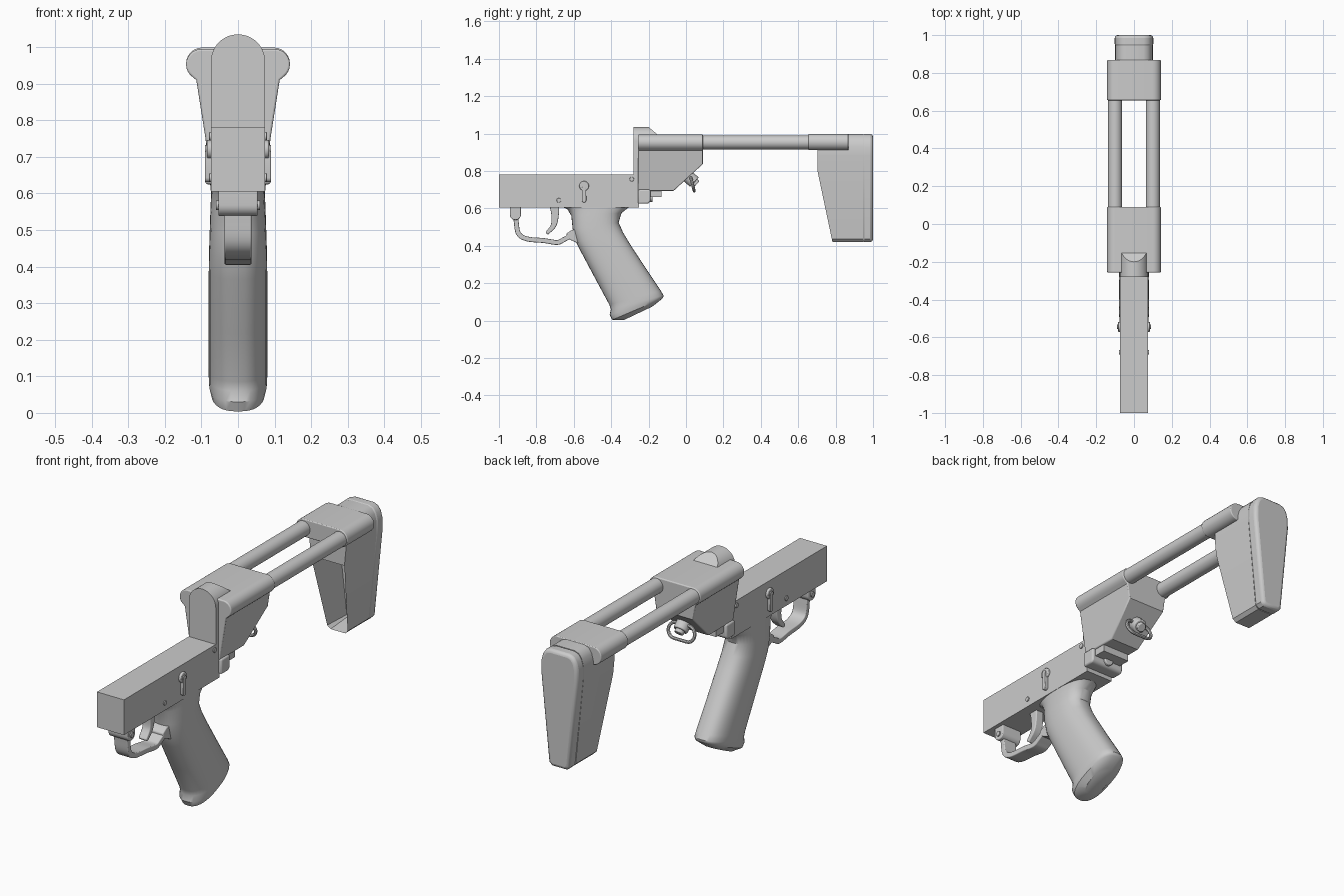
import bpy, bmesh, math
from mathutils import Vector

if "Cube" in bpy.data.objects:
    bpy.data.objects.remove(bpy.data.objects["Cube"])


def finish(name, bm, bevel=0.0):
    bmesh.ops.remove_doubles(bm, verts=bm.verts, dist=1e-5)
    bmesh.ops.recalc_face_normals(bm, faces=bm.faces)
    me = bpy.data.meshes.new(name)
    bm.to_mesh(me)
    bm.free()
    ob = bpy.data.objects.new(name, me)
    bpy.context.collection.objects.link(ob)
    if bevel:
        m = ob.modifiers.new("bevel", 'BEVEL')
        m.width, m.segments, m.limit_method = bevel, 3, 'ANGLE'
        m.angle_limit = math.radians(50)
    return ob


def prism(pts, axis, a, b):
    """Extrude a 2D profile along x (points are y,z) or along y (points are x,z)."""
    bm = bmesh.new()
    put = (lambda p, t: (t, p[0], p[1])) if axis == 'x' else (lambda p, t: (p[0], t, p[1]))
    lo = [bm.verts.new(put(p, a)) for p in pts]
    hi = [bm.verts.new(put(p, b)) for p in pts]
    bm.faces.new(lo)
    bm.faces.new(hi[::-1])
    n = len(pts)
    for i in range(n):
        bm.faces.new((lo[i], lo[(i + 1) % n], hi[(i + 1) % n], hi[i]))
    return bm


def cut(bm, co, no):
    """Slice away everything on the normal's side and cap the opening."""
    r = bmesh.ops.bisect_plane(bm, geom=bm.verts[:] + bm.edges[:] + bm.faces[:],
                               plane_co=co, plane_no=no, clear_outer=True)
    edges = [e for e in r['geom_cut'] if isinstance(e, bmesh.types.BMEdge)]
    return bmesh.ops.contextual_create(bm, geom=edges)['faces']


def arc(cx, cz, r, a0, a1, n=12):
    return [(cx + r * math.cos(math.radians(a0 + (a1 - a0) * i / n)),
             cz + r * math.sin(math.radians(a0 + (a1 - a0) * i / n))) for i in range(n + 1)]


def mirrored(half):
    return half + [(-x, z) for x, z in reversed(half)]


def smooth_path(p, n=6):
    p = [Vector(q) for q in p]
    e = [2 * p[0] - p[1]] + p + [2 * p[-1] - p[-2]]
    out = []
    for i in range(1, len(e) - 2):
        a, b, c, d = e[i - 1:i + 3]
        for k in range(n):
            t = k / n
            out.append(0.5 * (2 * b + (c - a) * t + (2 * a - 5 * b + 4 * c - d) * t * t
                              + (3 * b - a - 3 * c + d) * t ** 3))
    return out + [p[-1]]


def strip(path, w0, w1):
    """Outline of a path thickened from w0 to w1."""
    p = smooth_path(path)
    left, right = [], []
    for i, q in enumerate(p):
        d = (p[min(i + 1, len(p) - 1)] - p[max(i - 1, 0)]).normalized()
        w = (w0 + (w1 - w0) * i / (len(p) - 1)) / 2
        left.append(tuple(q + w * Vector((-d.y, d.x))))
        right.append(tuple(q - w * Vector((-d.y, d.x))))
    return left + right[::-1]


def rod(name, p, q, r, n=32, bevel=0.0):
    p, q = Vector(p), Vector(q)
    bm = bmesh.new()
    bmesh.ops.create_cone(bm, cap_ends=True, segments=n, radius1=r, radius2=r, depth=(q - p).length)
    m = (q - p).to_track_quat('Z', 'Y').to_matrix().to_4x4()
    m.translation = (p + q) / 2
    bm.transform(m)
    return finish(name, bm, bevel)


# Receiver bar
finish("receiver", prism([(-1, .605), (-.25, .605), (-.25, .78), (-1, .78)], 'x', -.074, .074))

# Rounded end plate with a sloped back
bm = prism(arc(0, .961, .074, 0, 180, 24) + [(-.074, .66), (.074, .66)], 'y', -.28, -.13)
cut(bm, (0, -.2, 1.035), (0, .042, .05))
finish("receiver_end_plate", bm)

# Stock housing with rod lobes, tapered sides and a sloped lower rear
bm = prism(mirrored([(.08, .694)] + [(.114, .91)] + arc(.1, .953, .042, -50, 90)), 'y', -.257, .09)
cut(bm, (0, .09, .837), (0, .142, -.155))
finish("stock_housing", bm, .005)

# Hinge lug and bolt below the housing
finish("hinge_lug", prism([(-.257, .70), (-.257, .625)] + arc(-.21, .645, .02, -90, 0, 6) + [(-.19, .70)],
                          'x', -.09, .09), .008)
rod("hinge_bolt", (0, -.2, .658), (0, -.178, .658), .024, 24, .004)

# Rails and the bracket they slide into
for s, side in ((-1, "left"), (1, "right")):
    rod(side + "_rail", (s * .1, .05, .953), (s * .1, .7, .953), .037)
finish("stock_bracket", prism(mirrored(arc(.098, .955, .044, -90, 90)), 'y', .655, .868), .004)

# Shoulder stock: tapered body with a hollow front
outline = [(.04, .42), (.056, .436), (.1, .88), (.099, .93), (.09, .965), (.074, .988), (.05, .997)]
bm = prism(mirrored(outline), 'y', .703, .945)
slope = cut(bm, (0, .703, .8), (0, -.38, -.08))[0]
bmesh.ops.inset_individual(bm, faces=[slope], thickness=.018)
for v in slope.verts:
    v.co.y = .91
finish("shoulder_stock", bm)

# Butt pad with a rounded rear edge
finish("butt_pad", prism(mirrored([(x * 1.02, z) for x, z in outline]), 'y', .938, 1.0), .016)

# Pistol grip lofted through oval sections: front y,z, back y,z, half width
sections = [(-.68, .615, -.23, .645, .072), (-.635, .597, -.30, .61, .073), (-.613, .56, -.345, .575, .075),
            (-.606, .49, -.36, .525, .077), (-.588, .42, -.337, .472, .079), (-.56, .365, -.30, .41, .08),
            (-.48, .215, -.215, .28, .08), (-.41, .085, -.135, .16, .08), (-.402, .06, -.12, .135, .08),
            (-.408, .03, -.121, .127, .079), (-.394, .004, -.126, .118, .074), (-.33, .004, -.18, .075, .045)]
bm = bmesh.new()
rings = []
N, power = 36, 2 / 2.5
for fy, fz, by, bz, w in sections:
    ring = []
    for i in range(N):
        a = 2 * math.pi * i / N
        c, s = math.cos(a), math.sin(a)
        t = (math.copysign(abs(c) ** power, c) + 1) / 2
        ring.append(bm.verts.new((w * math.copysign(abs(s) ** power, s), fy + (by - fy) * t, fz + (bz - fz) * t)))
    rings.append(ring)
for r0, r1 in zip(rings, rings[1:]):
    for i in range(N):
        bm.faces.new((r0[i], r0[(i + 1) % N], r1[(i + 1) % N], r1[i]))
bm.faces.new(rings[0])
bm.faces.new(rings[-1])
finish("pistol_grip", bm)

# Trigger guard, its front pivot, rear joint and trigger
guard = [(-.912, .59), (-.908, .53), (-.895, .465), (-.85, .437), (-.76, .428), (-.69, .418), (-.655, .432), (-.59, .47)]
finish("trigger_guard", prism(strip(guard, .026, .026), 'x', -.037, .037), .004)
finish("guard_mount", prism(arc(-.912, .568, .03, 180, 360) + [(-.882, .61), (-.942, .61)], 'x', -.054, .054), .004)
rod("guard_pivot", (-.06, -.912, .568), (.06, -.912, .568), .013, 16)
finish("guard_rear_joint", prism([(-.64, .445), (-.615, .43), (-.57, .41), (-.57, .49), (-.61, .485), (-.64, .465)],
                                 'x', -.037, .037), .005)
finish("trigger", prism(strip([(-.705, .62), (-.70, .57), (-.708, .51), (-.745, .465)], .052, .018),
                        'x', -.022, .022), .005)

# Selector levers and cross pins show on both sides
rod("selector_hub", (-.085, -.545, .72), (.085, -.545, .72), .026, 24, .004)
rod("selector_axle", (-.09, -.545, .72), (.09, -.545, .72), .012, 16)
for s, side in ((-1, "left"), (1, "right")):
    lever = arc(-.545, .715, .011, 0, 180, 8) + arc(-.545, .643, .012, 180, 360, 8)
    finish(side + "_selector_lever", prism(lever, 'x', s * .07, s * .09), .003)
for i, (y, z) in enumerate(((-.29, .756), (-.68, .643))):
    rod("cross_pin_%d" % (i + 1), (-.079, y, z), (.079, y, z), .012, 16, .002)

# Sling stud and oval loop on the sloped face
rod("sling_stud", (0, -.01, .79), (0, .045, .74), .034, 24, .005)
rod("sling_stud_cap", (0, .04, .745), (0, .057, .729), .022, 24, .004)
bm = bmesh.new()
loop = [(x, z) for x, z in arc(.035, 0, .037, -90, 90, 10) + arc(-.035, 0, .037, 90, 270, 10)]
ringsl = []
for i, (u, v) in enumerate(loop):
    d = Vector((u - math.copysign(.035, u), v)).normalized()
    up, side = Vector((0, -.25, .97)), Vector((0, .97, .25))
    base = Vector((u, .035, .728)) + up * v
    out = Vector((d.x, 0, 0)) + up * d.y
    ringsl.append([bm.verts.new(base + .008 * (math.cos(a) * out + math.sin(a) * side))
                   for a in [k * math.pi / 4 for k in range(8)]])
for i, r0 in enumerate(ringsl):
    r1 = ringsl[(i + 1) % len(ringsl)]
    for k in range(8):
        bm.faces.new((r0[k], r0[(k + 1) % 8], r1[(k + 1) % 8], r1[k]))
finish("sling_loop", bm)

# Smooth shading with sharp edges kept
for ob in bpy.context.collection.objects:
    ob.select_set(True)
    bpy.context.view_layer.objects.active = ob
bpy.ops.object.shade_smooth_by_angle(angle=math.radians(35))
